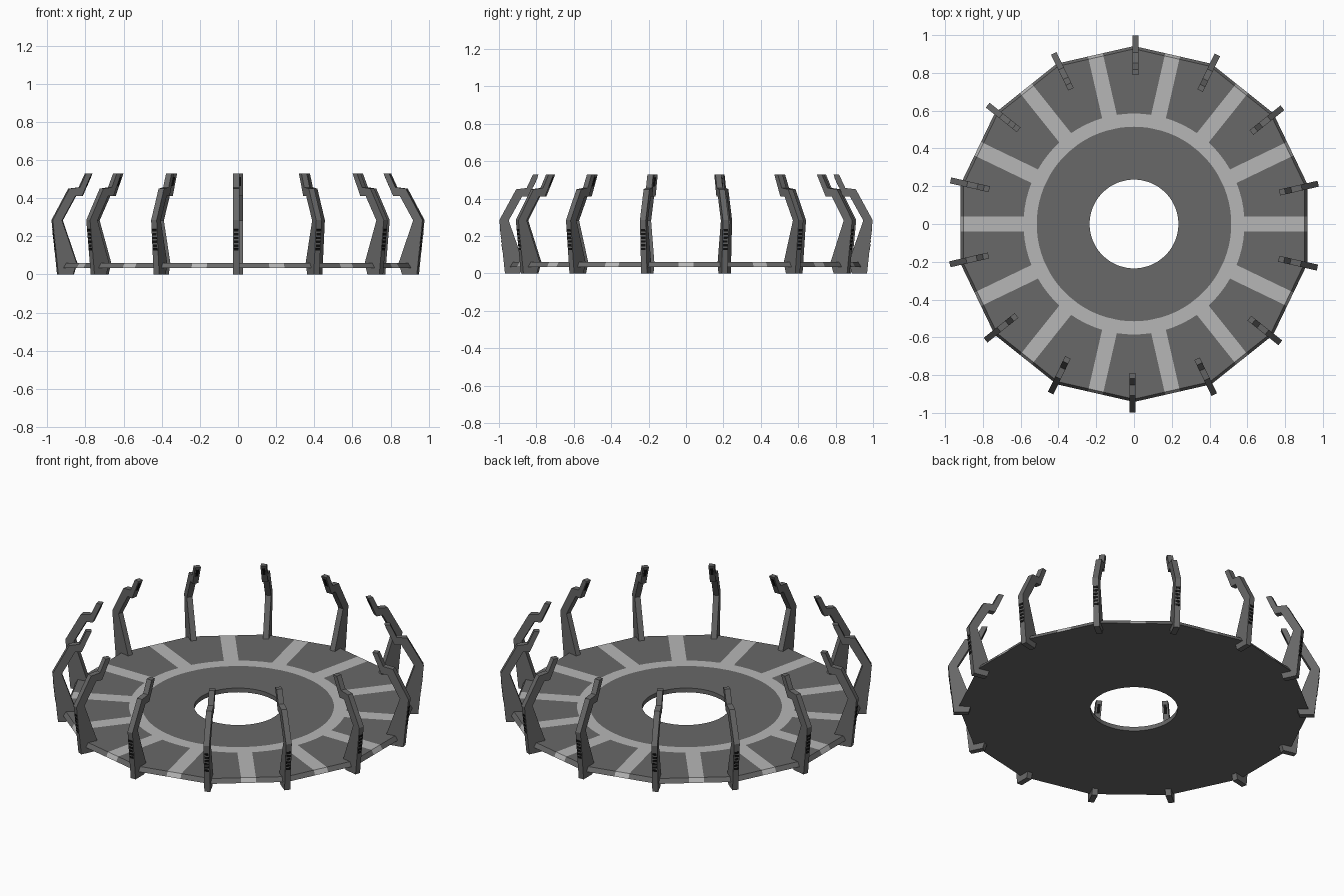
import bpy, bmesh
from math import sin, cos, pi, asin, atan2
from mathutils import Vector

if "Cube" in bpy.data.objects:
    bpy.data.objects.remove(bpy.data.objects["Cube"])

N = 14                      # sides, spokes and fins
STEP = 2 * pi / N
HALF = STEP / 2


def material(name, v):
    m = bpy.data.materials.new(name)
    m.diffuse_color = (v, v, v, 1)
    m.use_nodes = True
    m.node_tree.nodes["Principled BSDF"].inputs["Base Color"].default_value = m.diffuse_color
    return m


DARK = material("dark_grey", 0.14)
LIGHT = material("light_grey", 0.47)
BLACK = material("black", 0.006)


def finish(bm, name, mats):
    bmesh.ops.recalc_face_normals(bm, faces=bm.faces)
    me = bpy.data.meshes.new(name)
    bm.to_mesh(me)
    bm.free()
    for m in mats:
        me.materials.append(m)
    ob = bpy.data.objects.new(name, me)
    bpy.context.collection.objects.link(ob)
    return ob


# Deck plate: hub disc, light ring, dark panels and light spokes in one slab
Z_TOP, Z_BOT = 0.06, 0.035
R_HOLE, R_IN, R_OUT = 0.235, 0.515, 0.585
R_TOP, R_BOT = 0.927, 0.942
W = 0.04                    # half width of a spoke
A = asin(W / R_OUT)
MID = (A + HALF) / 2


def polar(r, a):
    return Vector((r * cos(a), r * sin(a), Z_TOP))


def on_flat(side, k):
    x, y, a = R_TOP * cos(HALF), side * W, k * STEP
    return Vector((x * cos(a) - y * sin(a), x * sin(a) + y * cos(a), Z_TOP))


bm = bmesh.new()


def face(points, mat):
    bm.faces.new([bm.verts.new(p) for p in points]).material_index = mat


for k in range(N):
    c = k * STEP
    angles = [c - A, c + A, c + MID, c + HALF, c + STEP - MID, c + STEP - A]
    for a, b in zip(angles, angles[1:]):
        for r0, r1, mat in ((R_HOLE, R_IN, 0), (R_IN, R_OUT, 1)):
            face([polar(r0, a), polar(r1, a), polar(r1, b), polar(r0, b)], mat)
    face([polar(R_OUT, c - A), on_flat(-1, k), on_flat(1, k), polar(R_OUT, c + A)], 1)
    face([on_flat(1, k), polar(R_TOP, c + HALF), on_flat(-1, k + 1)]
         + [polar(R_OUT, a) for a in reversed(angles[1:])], 0)
bmesh.ops.remove_doubles(bm, verts=bm.verts, dist=1e-4)

# Give the slab thickness, with a rim that flares out towards the bottom
top = list(bm.faces)
ext = bmesh.ops.extrude_face_region(bm, geom=top, use_keep_orig=True)
for v in [g for g in ext["geom"] if isinstance(g, bmesh.types.BMVert)]:
    s = R_BOT / R_TOP if v.co.xy.length > 0.8 else 1
    v.co = Vector((v.co.x * s, v.co.y * s, Z_BOT))
top = set(top)
for f in bm.faces:
    if f in top:
        continue
    m = f.calc_center_median()
    if m.z < Z_BOT + 1e-4:
        f.material_index = 0
    else:
        off = (atan2(m.y, m.x) + HALF) % STEP - HALF
        f.material_index = int(m.xy.length > 0.8 and abs(off) < 0.01)
finish(bm, "deck_plate", [DARK, LIGHT])


# Fins around the rim: (radius, height) profiles given a thickness
SHIFT = 0.009               # fins sit slightly to one side of each corner


def prism(bm, profile, width, ang):
    out = Vector((cos(ang), sin(ang), 0))
    side = Vector((sin(ang), -cos(ang), 0))
    loops = []
    for s in (-width / 2, width / 2):
        loops.append([bm.verts.new(out * r + side * (SHIFT + s) + Vector((0, 0, z)))
                      for r, z in profile])
    bm.faces.new(loops[0])
    bm.faces.new(loops[1][::-1])
    n = len(profile)
    for i in range(n):
        j = (i + 1) % n
        bm.faces.new((loops[0][i], loops[1][i], loops[1][j], loops[0][j]))


def patch(p0, p1, t0, t1, d):
    """Thin quad profile lying on the profile edge p0-p1, d thick to each side."""
    p0, p1 = Vector(p0), Vector(p1)
    e = (p1 - p0).normalized()
    n = Vector((e.y, -e.x)) * d
    a, b = p0.lerp(p1, t0), p0.lerp(p1, t1)
    return [a - n, a + n, b + n, b - n]


FIN = [(0.888, 0), (0.968, 0), (0.998, 0.285), (0.908, 0.45), (0.852, 0.457),
       (0.818, 0.53), (0.788, 0.53), (0.84, 0.412), (0.876, 0.412),
       (0.948, 0.283), (0.87, 0.06)]

fins, slats, windows = bmesh.new(), bmesh.new(), bmesh.new()
for k in range(N):
    ang = k * STEP + HALF
    prism(fins, FIN, 0.032, ang)
    # dark vent slats on the outer face
    for i in range(6):
        t = 0.44 + 0.07 * i
        prism(slats, patch(FIN[1], FIN[2], t, t + 0.042, 0.002), 0.024, ang)
    # dark window on the inner face of the tip
    prism(windows, patch(FIN[6], FIN[7], 0.15, 0.55, 0.002), 0.016, ang)
finish(fins, "rim_fins", [DARK])
finish(slats, "fin_vent_slats", [BLACK])
finish(windows, "fin_tip_windows", [BLACK])
